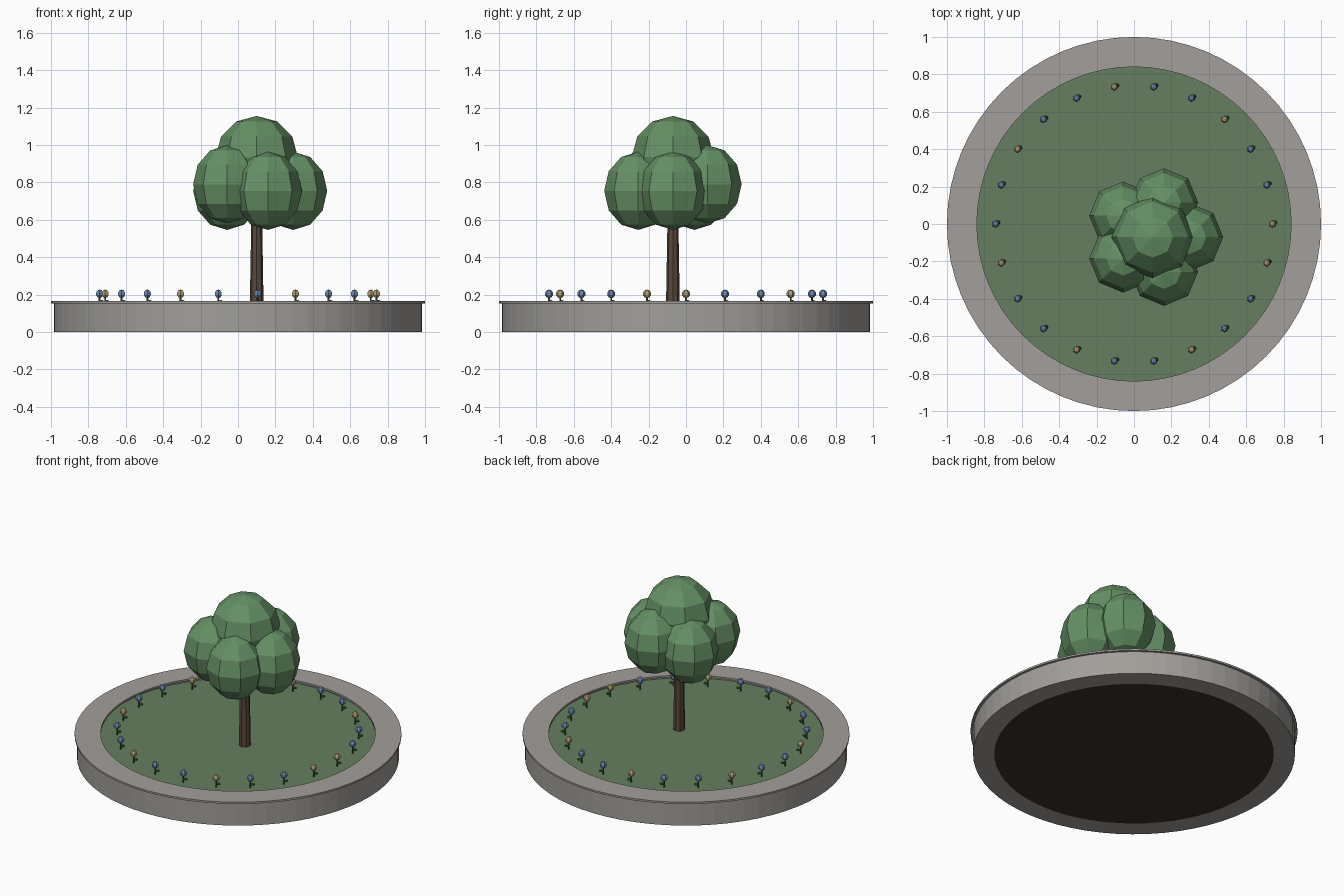
import bpy, bmesh, math
from mathutils import Matrix, Vector

if "Cube" in bpy.data.objects:
    bpy.data.objects.remove(bpy.data.objects["Cube"])


def material(name, rgb):
    m = bpy.data.materials.new(name)
    m.diffuse_color = (*rgb, 1)
    m.use_nodes = True
    m.node_tree.nodes["Principled BSDF"].inputs["Base Color"].default_value = m.diffuse_color
    return m


STONE = material("stone", (0.36, 0.345, 0.325))
SOIL = material("soil", (0.045, 0.03, 0.024))
GRASS = material("grass", (0.13, 0.21, 0.115))
BARK = material("bark", (0.10, 0.065, 0.045))
LEAF = material("leaf", (0.13, 0.28, 0.13))
STEM = material("stem", (0.06, 0.12, 0.05))
BLUE = material("blue_petal", (0.15, 0.25, 0.45))
TAN = material("tan_petal", (0.45, 0.35, 0.18))


def finish(name, bm, mat):
    bmesh.ops.recalc_face_normals(bm, faces=bm.faces)
    me = bpy.data.meshes.new(name)
    bm.to_mesh(me)
    bm.free()
    me.materials.append(mat)
    ob = bpy.data.objects.new(name, me)
    bpy.context.collection.objects.link(ob)
    return ob


def ring(name, r_in, r_out, z0, z1, mat, n=64):
    """Rectangular profile swept round the z axis."""
    bm = bmesh.new()
    profile = [(r_in, z0), (r_out, z0), (r_out, z1), (r_in, z1)]
    loops = []
    for i in range(n):
        a = math.tau * i / n
        loops.append([bm.verts.new((r * math.cos(a), r * math.sin(a), z)) for r, z in profile])
    for i in range(n):
        p, q = loops[i], loops[(i + 1) % n]
        for k in range(4):
            bm.faces.new((p[k], q[k], q[(k + 1) % 4], p[(k + 1) % 4]))
    return finish(name, bm, mat)


def add_cone(bm, x, y, z0, z1, r0, r1, n):
    bmesh.ops.create_cone(bm, cap_ends=True, segments=n, radius1=r0, radius2=r1,
                          depth=z1 - z0, matrix=Matrix.Translation((x, y, (z0 + z1) / 2)))


def add_ball(bm, pos, size, u, v):
    bmesh.ops.create_uvsphere(bm, u_segments=u, v_segments=v, radius=1,
                              matrix=Matrix.Translation(pos) @ Matrix.Diagonal((*size, 1)))


def cone(name, x, y, z0, z1, r0, r1, n, mat):
    bm = bmesh.new()
    add_cone(bm, x, y, z0, z1, r0, r1, n)
    return finish(name, bm, mat)


# Round planter: wall, overhanging cap, soil and lawn
ring("planter_wall", 0.855, 0.985, 0, 0.153, STONE)
ring("planter_cap", 0.84, 1.0, 0.153, 0.165, STONE)
cone("soil", 0, 0, 0.001, 0.13, 0.858, 0.858, 64, SOIL)
cone("lawn", 0, 0, 0.13, 0.14, 0.857, 0.857, 64, GRASS)

# Tree: tapered trunk, five lobes round a crown
TX, TY = 0.10, -0.07
cone("trunk", TX, TY, 0.135, 0.72, 0.037, 0.027, 8, BARK)
for i in range(5):
    a = math.tau * i / 5
    bm = bmesh.new()
    pos = (TX + 0.195 * math.cos(a), TY + 0.195 * math.sin(a), 0.755 + 0.035 * (i % 2))
    add_ball(bm, pos, (0.182, 0.182, 0.209), 8, 6)
    finish(f"foliage_lobe_{i + 1}", bm, LEAF)
bm = bmesh.new()
add_ball(bm, (TX, TY, 0.935), (0.22, 0.22, 0.22), 8, 6)
finish("foliage_crown", bm, LEAF)

# Ring of flowers: every third one tan, the rest blue
for i in range(22):
    a = math.tau * i / 22
    x, y = 0.74 * math.cos(a), 0.74 * math.sin(a)
    bm = bmesh.new()
    add_cone(bm, x, y, 0.138, 0.195, 0.005, 0.005, 5)
    add_ball(bm, (x + 0.012, y + 0.008, 0.163), (0.014, 0.012, 0.008), 6, 4)
    finish(f"flower_stem_{i + 1}", bm, STEM)
    bm = bmesh.new()
    add_ball(bm, (x, y, 0.204), (0.022, 0.022, 0.023), 6, 5)
    finish(f"flower_head_{i + 1}", bm, BLUE if i % 3 else TAN)
